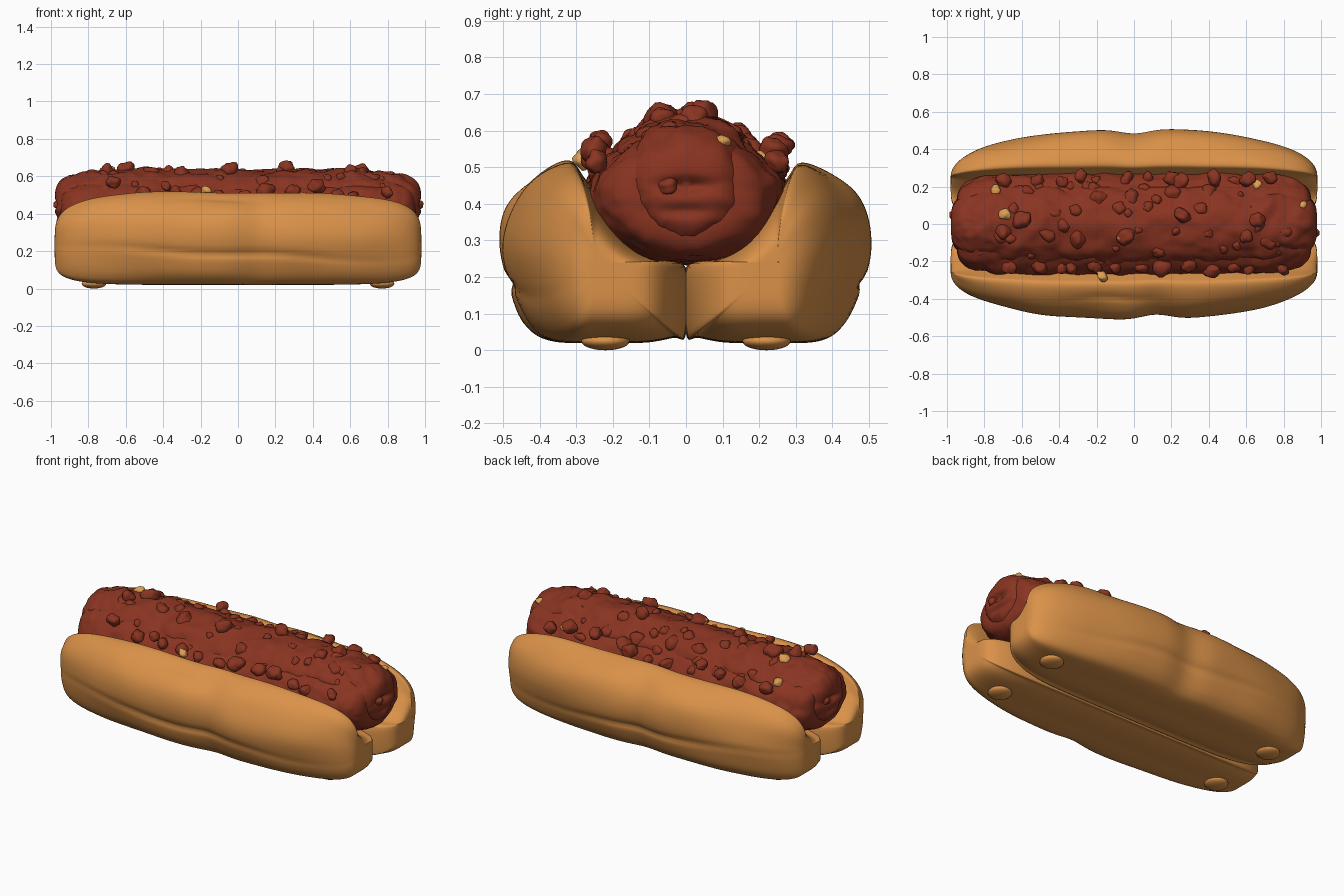
import bpy, bmesh, math, random
from mathutils import Vector, noise, Matrix

random.seed(7)
cube = bpy.data.objects.get("Cube")
if cube:
    bpy.data.objects.remove(cube)


def material(name, rgb):
    m = bpy.data.materials.new(name)
    m.use_nodes = True
    m.diffuse_color = (*rgb, 1)
    bsdf = m.node_tree.nodes["Principled BSDF"]
    bsdf.inputs["Base Color"].default_value = (*rgb, 1)
    bsdf.inputs["Roughness"].default_value = 0.7
    return m


BUN = material("toasted bun", (0.70, 0.285, 0.066))
SAUCE = material("chili sauce", (0.25, 0.034, 0.015))
ONION = material("onion bits", (0.72, 0.34, 0.085))


def finish(name, bm, mat, angle=60):
    bmesh.ops.remove_doubles(bm, verts=bm.verts, dist=0.0003)
    bmesh.ops.recalc_face_normals(bm, faces=bm.faces)
    mesh = bpy.data.meshes.new(name)
    bm.to_mesh(mesh)
    bm.free()
    mesh.materials.append(mat)
    ob = bpy.data.objects.new(name, mesh)
    bpy.context.collection.objects.link(ob)
    bpy.ops.object.select_all(action="DESELECT")
    ob.select_set(True)
    bpy.context.view_layer.objects.active = ob
    bpy.ops.object.shade_smooth_by_angle(angle=math.radians(angle))


def loft(name, ring, length, mat, steps=160):
    """Sweep ring(u) along x, with denser rings toward the rounded ends."""
    bm = bmesh.new()
    rings = []
    for i in range(steps + 1):
        a = 2 * i / steps - 1
        u = math.copysign(1 - (1 - abs(a)) ** 2.5, a)
        rings.append([bm.verts.new((length * u + p[0], p[1], p[2])) for p in ring(u)])
    for r, s in zip(rings, rings[1:]):
        for k in range(len(r)):
            j = (k + 1) % len(r)
            bm.faces.new((r[k], r[j], s[j], s[k]))
    finish(name, bm, mat)


def taper(u, n):
    return max(0, 1 - abs(u) ** n) ** (1 / n)


def bell(v, width):
    return math.exp(-(v / width) ** 2)


def spline(points, sub):
    """Closed Catmull-Rom curve through 2D points."""
    out, n = [], len(points)
    for i in range(n):
        a, b, c, d = (Vector(points[(i + k) % n]) for k in (-1, 0, 1, 2))
        for s in range(sub):
            t = s / sub
            out.append((2 * b + (c - a) * t + (2 * a - 5 * b + 4 * c - d) * t ** 2
                        + (3 * b - a - 3 * c + d) * t ** 3) / 2)
    return out


# Bun: two mirrored halves, joined by a hinge along the middle
HALF = spline([(0, .045), (.035, .034), (.11, .021), (.22, .02), (.36, .024), (.43, .065),
               (.475, .15), (.508, .27), (.492, .38), (.43, .46), (.33, .512), (.28, .47),
               (.17, .31), (.09, .25), (0, .225)], 7)
CY, CZ = 0.25, 0.24


def bun_ring(side):
    def ring(u):
        pts = []
        waist = 0.026 * bell(u - 0.12 * (side < 0), 0.11)
        for y, z in HALF:
            dy, dz = y - CY, z - CZ
            outer = max(0, min(1, dy / 0.2))
            # long baking crease low on the outside, and a short split on top
            crease = 0.014 * bell(z - (0.185 - 0.045 * u + 0.008 * math.sin(7 * u)), 0.018)
            crease *= outer * bell(u + 0.05, 0.6)
            split = 0.009 * bell(y - 0.41 - 0.015 * math.sin(9 * u), 0.016) * bell(u + 0.1, 0.2)
            split *= (z > 0.3) * (side < 0)
            lump = 0.012 * noise.noise(Vector((u * 3, y * 5, z * 5 + side)))
            ny = CY + dy * taper(u, 2.2 if dy > 0 else 6) - outer * (waist + crease) + lump * outer
            nz = CZ + dz * taper(u, 4 if dz > 0 else 6) - split
            nz += lump * max(0, dz) * 4
            # the ends dip in where the two lobes meet
            dip = 0.06 * bell(ny, 0.07)
            pts.append((-dip * u, side * ny, nz))
        return pts
    return ring


for side, label in ((-1, "front"), (1, "back")):
    loft("bun_half_" + label, bun_ring(side), 0.98, BUN)


# Sausage covered in rough sauce, and the sauce bed beneath it
def round_ring(cz, ry, rz, power, rough):
    def ring(u):
        pts = []
        s = taper(u, power)
        for k in range(72):
            a = math.tau * k / 72
            d = Vector((u * 9, math.cos(a) * 2.2, math.sin(a) * 2.2))
            r = s * (1 + rough * noise.noise(d) + rough * 0.6 * noise.noise(d * 2.3))
            thick = 0.91 + 0.15 * u * u
            y, z = ry * r * math.cos(a), cz + rz * thick * r * math.sin(a)
            # puckered folds on the end caps
            fold = bell(z - 0.45, 0.02) + 0.7 * bell(z - 0.38, 0.018)
            cap = max(0, 1 - s) * bell(y, 0.09)
            pts.append((-math.copysign(0.03 * fold * cap, u), y, z))
        return pts
    return ring


loft("sausage", round_ring(0.445, 0.225, 0.207, 4, 0.09), 0.98, SAUCE)
loft("sauce_bed", round_ring(0.415, 0.275, 0.185, 6, 0.06), 0.95, SAUCE)


# Chunks stuck in the sauce
def add_chunk(bm, pos, size):
    made = bmesh.ops.create_icosphere(bm, subdivisions=3, radius=1)
    seed = Vector((random.random() * 50, random.random() * 50, 0))
    spin = Matrix.Rotation(random.random() * 6, 3, "Z") @ Matrix.Rotation(random.random() * 6, 3, "X")
    scale = Vector((random.uniform(0.8, 1.25), random.uniform(0.75, 1.1), random.uniform(0.75, 1)))
    for v in made["verts"]:
        p = v.co * (1 + 0.3 * noise.noise(v.co * 1.3 + seed))
        v.co = Vector(pos) + size * (spin @ (p * scale))


def on_sausage(x, angle, lift=0.0):
    s = taper(x / 0.98, 4)
    return (x, (0.22 * s + lift) * math.sin(angle), 0.445 + (0.188 * s + lift) * math.cos(angle))


bm = bmesh.new()
for i in range(56):
    x = -0.86 + 1.72 * (i + random.random()) / 56
    size = random.choice((0.022, 0.03, 0.038, 0.046))
    add_chunk(bm, on_sausage(x, random.uniform(-1.3, 1.3), -0.35 * size), size)
for side in (-1, 1):
    for i in range(13):
        x = -0.7 + 1.5 * (i + random.random() * 0.7) / 12.7
        y = side * random.uniform(0.22, 0.255)
        add_chunk(bm, (x, y, random.uniform(0.49, 0.57)), random.uniform(0.03, 0.045))
for x, angle in ((-0.7, -0.2), (-0.6, 0.1), (-0.04, -0.3), (0.26, 0.2), (0.6, -0.3), (0.66, 0.1)):
    add_chunk(bm, on_sausage(x, angle, 0.012), 0.042)
# small nubs at the tips
for side in (-1, 1):
    add_chunk(bm, (side * 0.965, -0.05 * side, 0.45), 0.028)
finish("sauce_chunks", bm, SAUCE)

bm = bmesh.new()
for x, angle, size in ((-0.74, 1.0, 0.03), (-0.69, 0.24, 0.034), (-0.6, 0.1, 0.022),
                       (-0.06, -0.32, 0.032), (0.66, 1.2, 0.03), (0.9, 0.6, 0.022)):
    add_chunk(bm, on_sausage(x, angle, 0.014), size)
add_chunk(bm, (-0.17, -0.28, 0.52), 0.028)
finish("onion_bits", bm, ONION)

# Four low rounded feet under the bun
bm = bmesh.new()
for x in (-0.77, 0.77):
    for y in (-0.22, 0.22):
        place = Matrix.Translation((x, y, 0.025)) @ Matrix.Diagonal((1, 1, 0.38, 1))
        bmesh.ops.create_uvsphere(bm, u_segments=24, v_segments=12, radius=0.066, matrix=place)
finish("bun_feet", bm, BUN)
